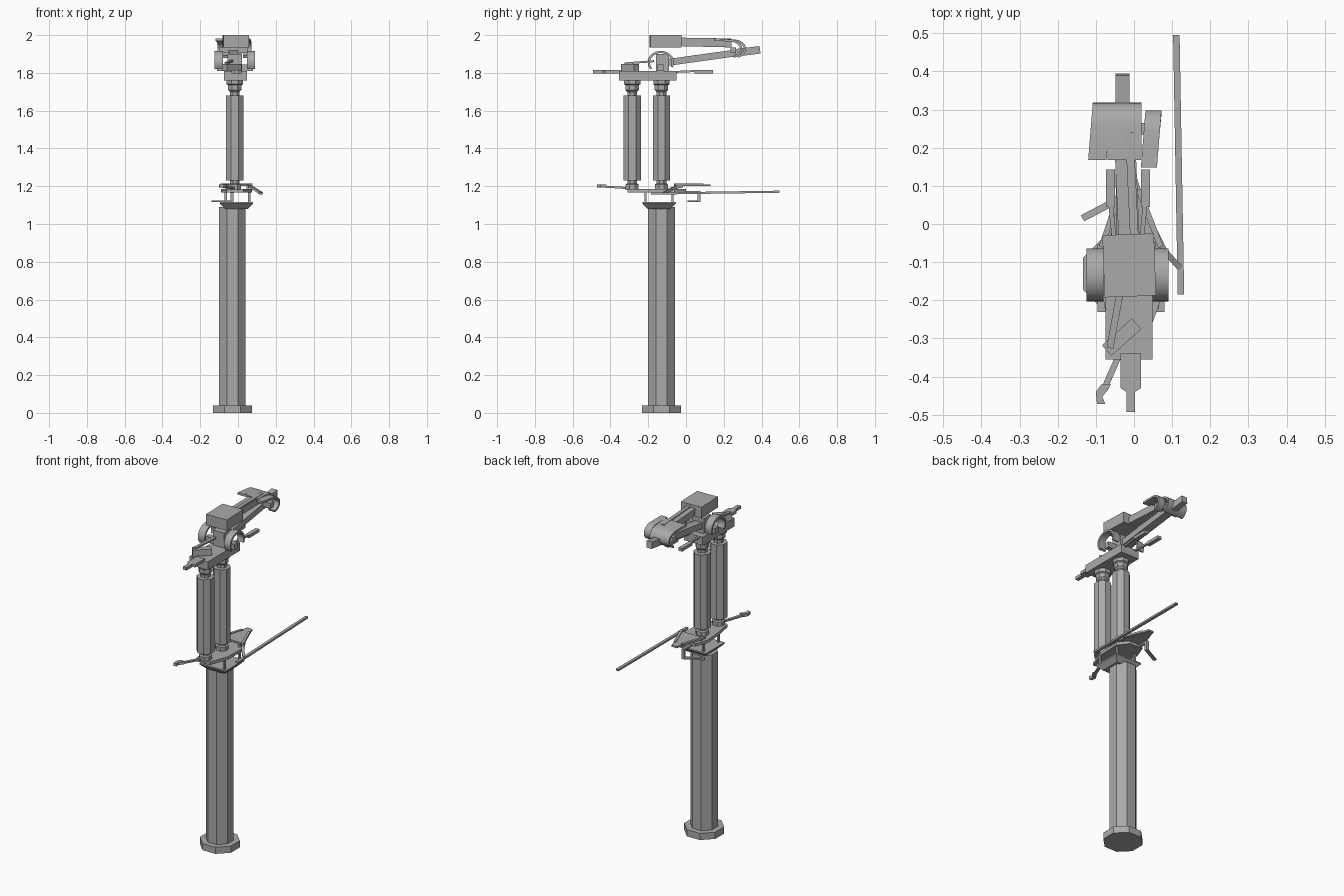
import bpy, bmesh, math
from mathutils import Vector, Matrix

cube = bpy.data.objects.get("Cube")
if cube:
    bpy.data.objects.remove(cube, do_unlink=True)

grey = bpy.data.materials.new("Plain grey")
grey.use_nodes = True
colour = (0.4, 0.4, 0.4, 1)
grey.diffuse_color = colour
grey.node_tree.nodes["Principled BSDF"].inputs["Base Color"].default_value = colour


def finish(name, bm, smooth=False):
    bmesh.ops.recalc_face_normals(bm, faces=bm.faces)
    mesh = bpy.data.meshes.new(name)
    bm.to_mesh(mesh)
    bm.free()
    mesh.materials.append(grey)
    ob = bpy.data.objects.new(name, mesh)
    bpy.context.collection.objects.link(ob)
    if smooth:
        bpy.ops.object.select_all(action="DESELECT")
        bpy.context.view_layer.objects.active = ob
        ob.select_set(True)
        bpy.ops.object.shade_smooth_by_angle(angle=math.radians(40))
    return ob


def box(name, x, y, z, turn=0):
    """Box from (low, high) ranges, turned about its own vertical axis."""
    bm = bmesh.new()
    mid = Vector([sum(r) / 2 for r in (x, y, z)])
    size = [r[1] - r[0] for r in (x, y, z)]
    m = Matrix.Translation(mid) @ Matrix.Rotation(math.radians(turn), 4, "Z") @ Matrix.Diagonal((*size, 1))
    bmesh.ops.create_cube(bm, size=1, matrix=m)
    return finish(name, bm)


def bar(name, a, b, width, height):
    """Rectangular bar between two points."""
    a, b = Vector(a), Vector(b)
    d = b - a
    bm = bmesh.new()
    m = Matrix.Translation((a + b) / 2) @ d.to_track_quat("Y", "Z").to_matrix().to_4x4()
    bmesh.ops.create_cube(bm, size=1, matrix=m @ Matrix.Diagonal((width, d.length, height, 1)))
    return finish(name, bm)


def lathe(name, centre, profile, sides=8):
    """Stack of rings of (half width, height), flat side to the front."""
    bm = bmesh.new()
    rings = []
    for half, z in profile:
        r = half / math.cos(math.pi / sides)
        angles = [(i + 0.5) * math.tau / sides for i in range(sides)]
        rings.append([bm.verts.new((centre[0] + r * math.cos(a), centre[1] + r * math.sin(a), z)) for a in angles])
    for low, high in zip(rings, rings[1:]):
        for i in range(sides):
            j = (i + 1) % sides
            bm.faces.new((low[i], low[j], high[j], high[i]))
    bm.faces.new(rings[0])
    bm.faces.new(rings[-1])
    return finish(name, bm)


def slab(name, outline, z, height):
    """Flat plate from an outline in plan."""
    bm = bmesh.new()
    face = bm.faces.new([bm.verts.new((x, y, z)) for x, y in outline])
    out = bmesh.ops.extrude_face_region(bm, geom=[face])
    bmesh.ops.translate(bm, verts=[v for v in out["geom"] if isinstance(v, bmesh.types.BMVert)], vec=(0, 0, height))
    return finish(name, bm)


def band(name, x0, x1, path, thick, skew=0):
    """Curved sheet: a side-on path given thickness and width."""
    pts = [Vector(p) for p in path]
    bm = bmesh.new()
    rows = []
    for i, p in enumerate(pts):
        t = (pts[min(i + 1, len(pts) - 1)] - pts[max(i - 1, 0)]).normalized()
        n = Vector((t.y, -t.x)) * thick
        s = skew * (p.x - pts[0].x)
        rows.append([bm.verts.new((x + s, q.x, q.y)) for x, q in ((x0, p), (x1, p), (x1, p + n), (x0, p + n))])
    for a, b in zip(rows, rows[1:]):
        for i in range(4):
            j = (i + 1) % 4
            bm.faces.new((a[i], a[j], b[j], b[i]))
    bm.faces.new(rows[0])
    bm.faces.new(rows[-1])
    return finish(name, bm, True)


def arc(cy, cz, ry, rz, start, end, steps=14):
    angles = [math.radians(start + (end - start) * i / steps) for i in range(steps + 1)]
    return [(cy + ry * math.cos(a), cz + rz * math.sin(a)) for a in angles]


# Base, tall column and square flared collar
AXIS = (-0.03, -0.13)
lathe("base", AXIS, [(0.103, 0), (0.103, 0.04)])
lathe("main_column", AXIS, [(0.071, 0.04), (0.071, 1.09)])
lathe("collar", (-0.008, -0.142), [(0.06, 1.08), (0.088, 1.108), (0.088, 1.116)], 4)

# Posts carrying the middle deck
for x in (-0.065, 0.06):
    for y in (-0.215, -0.072):
        box("deck_post", (x - 0.006, x + 0.006), (y - 0.006, y + 0.006), (1.11, 1.17))
slab("middle_deck", [(-0.06, -0.31), (0.03, -0.31), (0.07, -0.2), (0.075, -0.06),
                     (0.03, 0.0), (-0.06, 0.0), (-0.09, -0.08), (-0.08, -0.2)], 1.168, 0.018)
slab("rear_wedge", [(-0.065, -0.05), (0.06, -0.05), (0.005, 0.13), (-0.03, 0.13)], 1.2, 0.01)
for x in (-0.06, 0.05):
    box("wedge_support", (x - 0.006, x + 0.006), (-0.062, -0.048), (1.18, 1.205))
for x0, x1 in ((-0.085, -0.035), (0.07, 0.012)):
    bar("wedge_rail", (x0, -0.06, 1.208), (x1, 0.09, 1.208), 0.015, 0.012)

# Hooked arms, lower blade and long rod
bar("hook_arm", (-0.02, -0.3, 1.19), (-0.075, -0.425, 1.197), 0.016, 0.01)
slab("hook", [(-0.06, -0.42), (-0.085, -0.42), (-0.1, -0.44), (-0.097, -0.472),
              (-0.075, -0.472), (-0.083, -0.452), (-0.07, -0.437)], 1.192, 0.018)
bar("blade", (-0.135, 0.015, 1.12), (-0.03, 0.07, 1.12), 0.018, 0.009)
box("blade_post", (-0.04, -0.025), (0.06, 0.078), (1.116, 1.172))
box("blade_arm", (-0.04, -0.025), (-0.02, 0.078), (1.165, 1.175))
bar("rod_bracket_inner", (0.055, -0.02, 1.2), (0.08, -0.07, 1.19), 0.015, 0.012)
bar("rod_bracket_outer", (0.08, -0.07, 1.19), (0.12, -0.115, 1.165), 0.015, 0.012)
bar("long_rod", (0.123, -0.185, 1.161), (0.111, 0.495, 1.171), 0.017, 0.011)

# Twin upper columns with stepped ends
for y in (-0.285, -0.13):
    lathe("upper_column", (-0.017, y),
          [(0.034, 1.18), (0.034, 1.21), (0.026, 1.215), (0.026, 1.23), (0.046, 1.231), (0.046, 1.68),
           (0.026, 1.681), (0.026, 1.7), (0.036, 1.71), (0.036, 1.735), (0.043, 1.74), (0.043, 1.762)])

# Upper deck with front tongue and rear prongs
box("upper_deck", (-0.075, 0.048), (-0.355, -0.05), (1.76, 1.81))
slab("front_tongue", [(-0.035, -0.34), (-0.035, -0.43), (-0.02, -0.44), (-0.02, -0.493),
                      (0.003, -0.493), (0.003, -0.44), (0.018, -0.43), (0.018, -0.34)], 1.798, 0.018)
for side, x in ((-1, -0.062), (1, 0.03)):
    bar("prong_arm", (x - side * 0.012, -0.06, 1.805), (x, 0.06, 1.81), 0.012, 0.01)
    box("prong", (x - 0.012, x + 0.012), (0.045, 0.143), (1.797, 1.815))
box("tilted_block", (-0.085, 0.02), (-0.315, -0.278), (1.81, 1.848), 42)
bar("thin_lever", (-0.063, -0.325, 1.85), (-0.035, -0.17, 1.862), 0.018, 0.01)

# Shoulder block with arched guards
box("shoulder_block", (-0.055, 0.02), (-0.16, -0.09), (1.81, 1.9))
box("shoulder_axle", (-0.11, 0.08), (-0.15, -0.12), (1.81, 1.845))
arch = arc(-0.133, 1.855, 0.07, 0.062, -25, 215)
band("left_guard", 0.048, 0.09, arch, -0.012)
band("right_guard", -0.125, -0.08, arch, -0.012)

# Head box, folded arm and elbow
box("head_box", (-0.08, 0.055), (-0.19, -0.027), (1.935, 2.0), 2)
bar("upper_arm", (-0.012, -0.06, 1.962), (-0.025, 0.24, 1.955), 0.055, 0.04)
bar("upper_arm_rail", (0.002, -0.06, 1.97), (-0.012, 0.24, 1.965), 0.022, 0.034)
bar("lower_arm", (-0.02, -0.12, 1.852), (-0.025, 0.26, 1.905), 0.05, 0.036)


def elbow(y):
    return [(y - 0.15, 1.982), (y - 0.1, 1.98)] + arc(y - 0.065, 1.927, 0.065, 0.05, 90, -70)


band("elbow_cover", -0.07, 0.02, elbow(0.318), 0.012)
band("elbow_left_guard", 0.018, 0.06, elbow(0.298), 0.012, 0.08)
band("elbow_right_guard", -0.12, -0.072, elbow(0.318), 0.012, 0.08)
box("elbow_axle", (-0.1, 0.05), (0.235, 0.265), (1.905, 1.935))
bar("elbow_tip", (-0.03, 0.25, 1.905), (-0.03, 0.392, 1.922), 0.036, 0.04)
